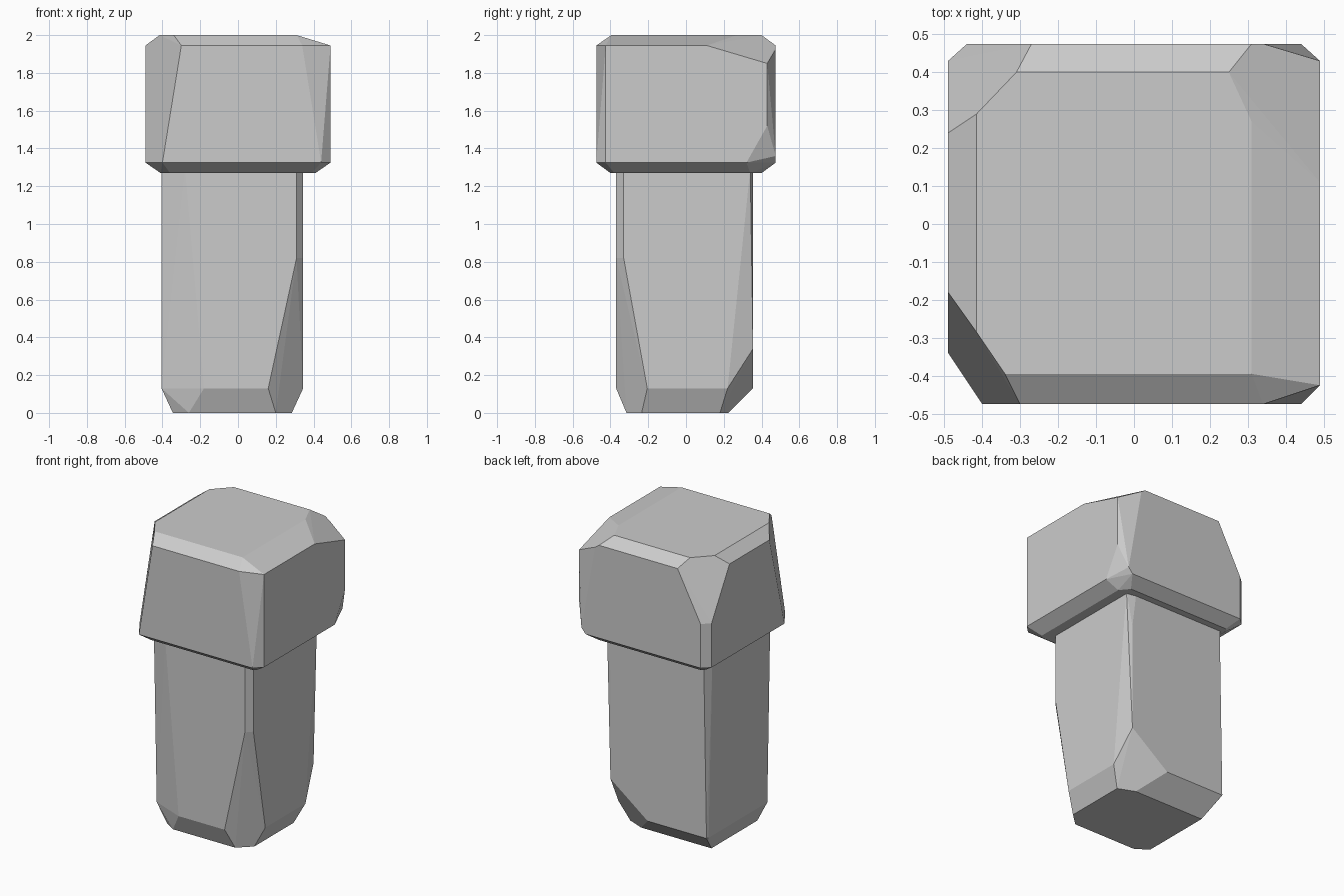
import bpy, bmesh, math


def chipped_block(name, levels, chips):
    """Flat-faced block: outlines stacked by height, plus loose chip corners, skinned as a hull."""
    bm = bmesh.new()
    for z, outline in levels.items():
        for x, y in outline:
            bm.verts.new((x, y, z))
    for p in chips:
        bm.verts.new(p)
    res = bmesh.ops.convex_hull(bm, input=bm.verts[:])
    loose = {g for g in res["geom_interior"] + res["geom_unused"]
             if isinstance(g, bmesh.types.BMVert)}
    bmesh.ops.delete(bm, geom=list(loose), context='VERTS')
    # merge nearly coplanar triangles into clean planar facets
    bmesh.ops.dissolve_limit(bm, angle_limit=math.radians(3),
                             verts=bm.verts[:], edges=bm.edges[:])
    bmesh.ops.recalc_face_normals(bm, faces=bm.faces[:])
    mesh = bpy.data.meshes.new(name)
    bm.to_mesh(mesh)
    bm.free()
    obj = bpy.data.objects.new(name, mesh)
    bpy.context.collection.objects.link(obj)
    return obj


# Stone head: bevelled cap outlines, from top to underside
chipped_block("head_block", {
    2.00: [(-.415, -.285), (-.34, -.395), (.31, -.395), (.31, .27),
           (.25, .40), (-.31, .40), (-.415, .29)],
    1.945: [(-.49, -.18), (-.30, -.475), (.34, -.475), (.49, -.425),
            (.49, .11), (.31, .475), (-.27, .475), (-.49, .24)],
    1.325: [(-.49, -.34), (-.40, -.475), (.44, -.475), (.49, -.425),
            (.49, .32), (.41, .475), (-.44, .475), (-.49, .43)],
    1.27: [(-.41, -.36), (-.36, -.40), (.39, -.40), (.41, -.38),
           (.41, .34), (.36, .40), (-.39, .40), (-.41, .38)],
}, [
    # back right corner chips
    (.49, .43, 1.85), (.34, .475, 1.925), (.49, .43, 1.52), (.44, .475, 1.36),
    # back left corner chip
    (-.44, .475, 1.62), (-.49, .43, 1.62),
])

# Stone post: runs from the ground into the underside of the head
chipped_block("post", {
    1.29: [(-.405, -.31), (-.28, -.37), (.31, -.37), (.345, -.33),
           (.345, .34), (.28, .355), (-.38, .355), (-.405, .30)],
    0.13: [(-.405, -.28), (-.18, -.37), (.16, -.37), (.345, -.205),
           (.345, .22), (.035, .355), (-.40, .355), (-.405, .34)],
    0.00: [(-.345, -.26), (-.26, -.315), (.20, -.315), (.285, -.235),
           (.285, .18), (.175, .225), (-.345, .225)],
}, [
    # front right corner chip
    (.31, -.37, .82), (.345, -.33, .82),
    # back right corner chip
    (.31, .355, 1.05), (.31, .355, .34),
])
